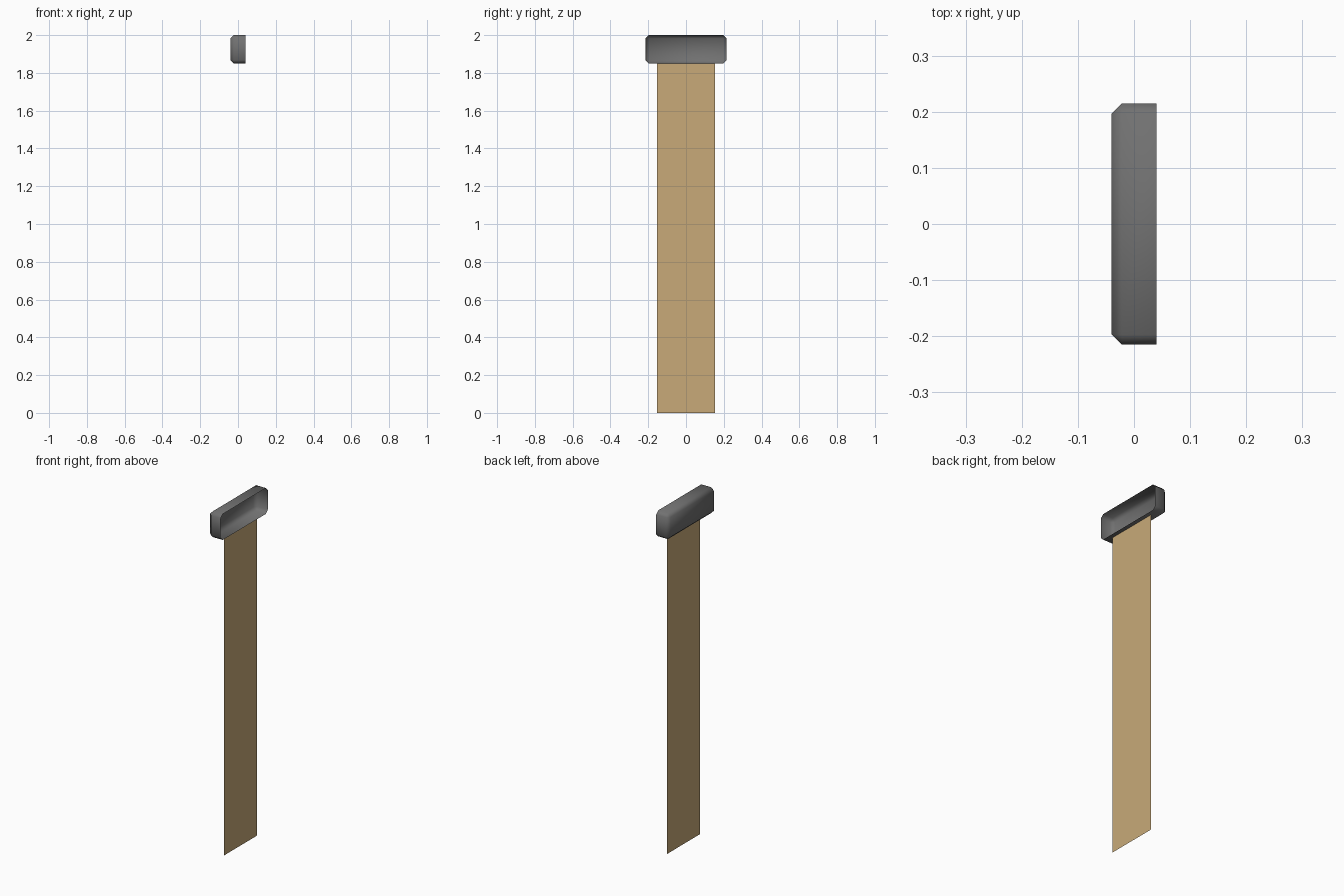
import bpy
import bmesh
from mathutils import Matrix, Vector

default = bpy.data.objects.get("Cube")
if default:
    bpy.data.objects.remove(default, do_unlink=True)


def make_material(name, rgb):
    mat = bpy.data.materials.new(name)
    mat.use_nodes = True
    color = (*rgb, 1.0)
    mat.diffuse_color = color
    mat.node_tree.nodes["Principled BSDF"].inputs["Base Color"].default_value = color
    return mat


def add_object(name, bm, mat, smooth=False):
    mesh = bpy.data.meshes.new(name)
    for face in bm.faces:
        face.smooth = smooth
    bm.to_mesh(mesh)
    bm.free()
    mesh.materials.append(mat)
    obj = bpy.data.objects.new(name, mesh)
    bpy.context.collection.objects.link(obj)
    return obj


grey = make_material("dark grey", (0.165, 0.165, 0.165))
tan = make_material("tan", (0.578, 0.402, 0.188))

DEPTH, WIDTH, HEIGHT, TOP = 0.08, 0.43, 0.15, 2.0
BEVEL = 0.018

# Shallow holder: chamfered box, left open towards +x
bm = bmesh.new()
bmesh.ops.create_cube(bm, size=1.0)
bmesh.ops.scale(bm, vec=Vector((DEPTH, WIDTH, HEIGHT)), verts=bm.verts)
edges = [e for e in bm.edges if not all(v.co.x > 0 for v in e.verts)]
bmesh.ops.bevel(bm, geom=edges, offset=BEVEL, segments=1,
                affect='EDGES', clamp_overlap=True)
bm.normal_update()
opening = [f for f in bm.faces if f.normal.x > 0.99]
bmesh.ops.delete(bm, geom=opening, context='FACES')
bmesh.ops.translate(bm, vec=Vector((0, 0, TOP - HEIGHT / 2)), verts=bm.verts)
add_object("holder_shell", bm, grey, smooth=True)

# Long hanging strip: one flat sheet facing +x
STRIP_WIDTH, STRIP_X = 0.305, 0.016
strip_height = TOP - HEIGHT
bm = bmesh.new()
bmesh.ops.create_grid(bm, x_segments=1, y_segments=1, size=0.5)
bmesh.ops.scale(bm, vec=Vector((STRIP_WIDTH, strip_height, 1)), verts=bm.verts)
# Turn the sheet upright: local x to world y, local y to world z
upright = Matrix(((0, 0, 1), (1, 0, 0), (0, 1, 0)))
bmesh.ops.transform(bm, matrix=upright.to_4x4(), verts=bm.verts)
bmesh.ops.translate(bm, vec=Vector((STRIP_X, 0, strip_height / 2)), verts=bm.verts)
add_object("hanging_strip", bm, tan)
